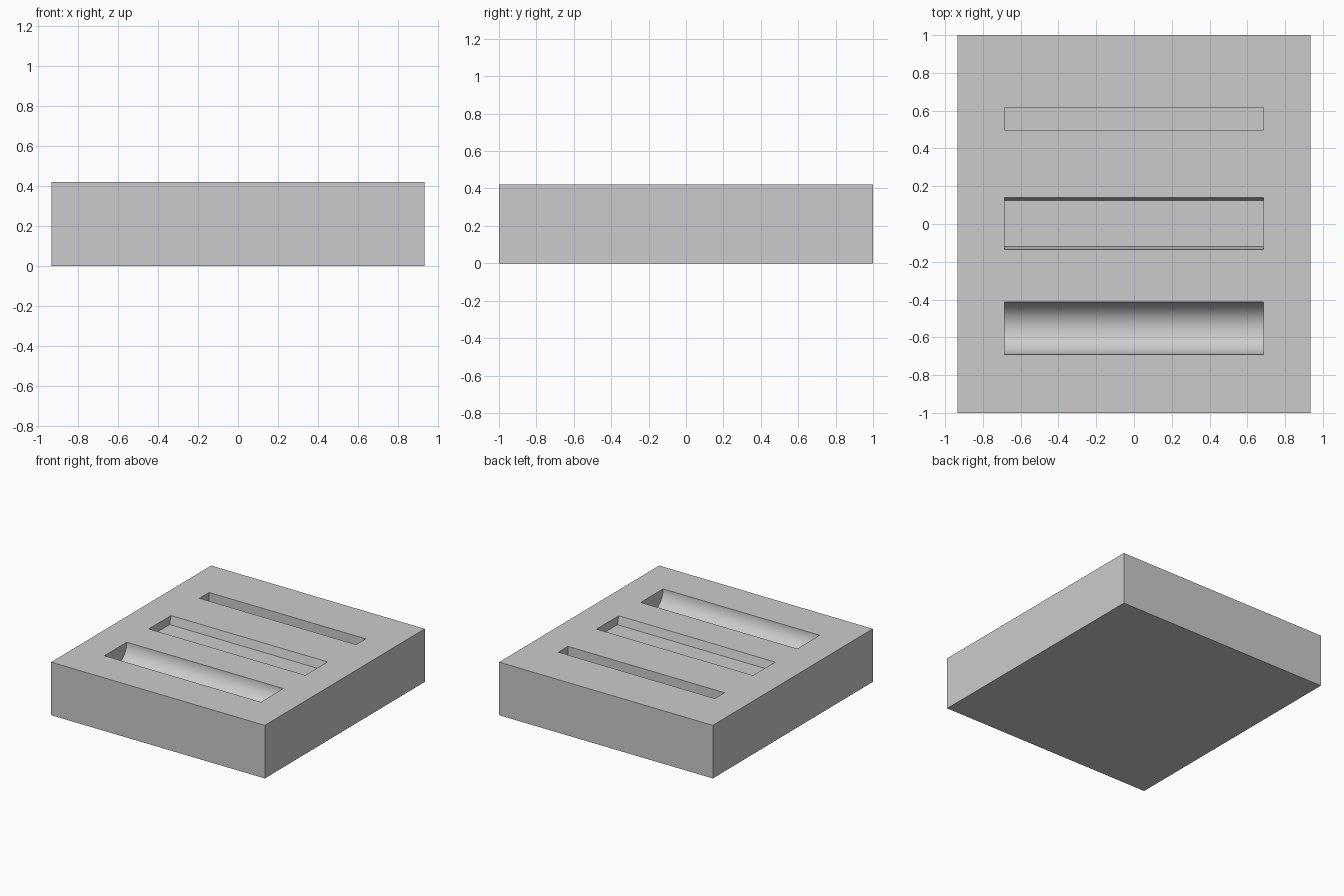
import bpy, bmesh, math

cube = bpy.data.objects.get("Cube")
if cube:
    bpy.data.objects.remove(cube, do_unlink=True)

HEIGHT = 0.42
SLOT_HALF = 0.685

grey = bpy.data.materials.new("plain_grey")
grey.use_nodes = True
colour = (0.6, 0.6, 0.6, 1)
grey.diffuse_color = colour
grey.node_tree.nodes["Principled BSDF"].inputs["Base Color"].default_value = colour


def extrude_x(name, profile, half):
    """Closed prism: a (y, z) profile swept along x from -half to half."""
    bm = bmesh.new()
    face = bm.faces.new([bm.verts.new((-half, y, z)) for y, z in profile])
    swept = bmesh.ops.extrude_face_region(bm, geom=[face])["geom"]
    moved = [v for v in swept if isinstance(v, bmesh.types.BMVert)]
    bmesh.ops.translate(bm, verts=moved, vec=(2 * half, 0, 0))
    bmesh.ops.recalc_face_normals(bm, faces=bm.faces)
    mesh = bpy.data.meshes.new(name)
    bm.to_mesh(mesh)
    bm.free()
    mesh.materials.append(grey)
    obj = bpy.data.objects.new(name, mesh)
    bpy.context.collection.objects.link(obj)
    return obj


def slot_profile(centre, below):
    """Slot outline below the top face, closed by a cap standing above it."""
    edge = below[0][0]
    cap = [(-edge, 0.1), (edge, 0.1)]
    return [(centre + y, HEIGHT + z) for y, z in below + cap]


# Block
block = extrude_x("block", [(-1, 0), (1, 0), (1, HEIGHT), (-1, HEIGHT)], 0.935)

# Slots: round trough, tapered flat slot, narrow square slot
R = 0.14
arc = [(R * math.cos(a), -R * math.sin(a))
       for a in (math.pi * i / 48 for i in range(49))]
taper = [(0.138, 0), (0.122, -0.065), (-0.122, -0.065), (-0.138, 0)]
square = [(0.06, 0), (0.06, -0.12), (-0.06, -0.12), (-0.06, 0)]
slots = [("round_trough", -0.552, arc),
         ("tapered_slot", 0.002, taper),
         ("narrow_slot", 0.558, square)]

bpy.ops.object.select_all(action="DESELECT")
block.select_set(True)
bpy.context.view_layer.objects.active = block
for name, centre, below in slots:
    cutter = extrude_x(name + "_cutter", slot_profile(centre, below), SLOT_HALF)
    cutter.hide_render = True
    cut = block.modifiers.new(name, "BOOLEAN")
    cut.operation = "DIFFERENCE"
    cut.solver = "EXACT"
    cut.object = cutter
    bpy.ops.object.modifier_apply(modifier=cut.name)
    bpy.data.objects.remove(cutter, do_unlink=True)

# Smooth trough, sharp edges elsewhere
bpy.ops.object.shade_smooth_by_angle(angle=math.radians(12))
